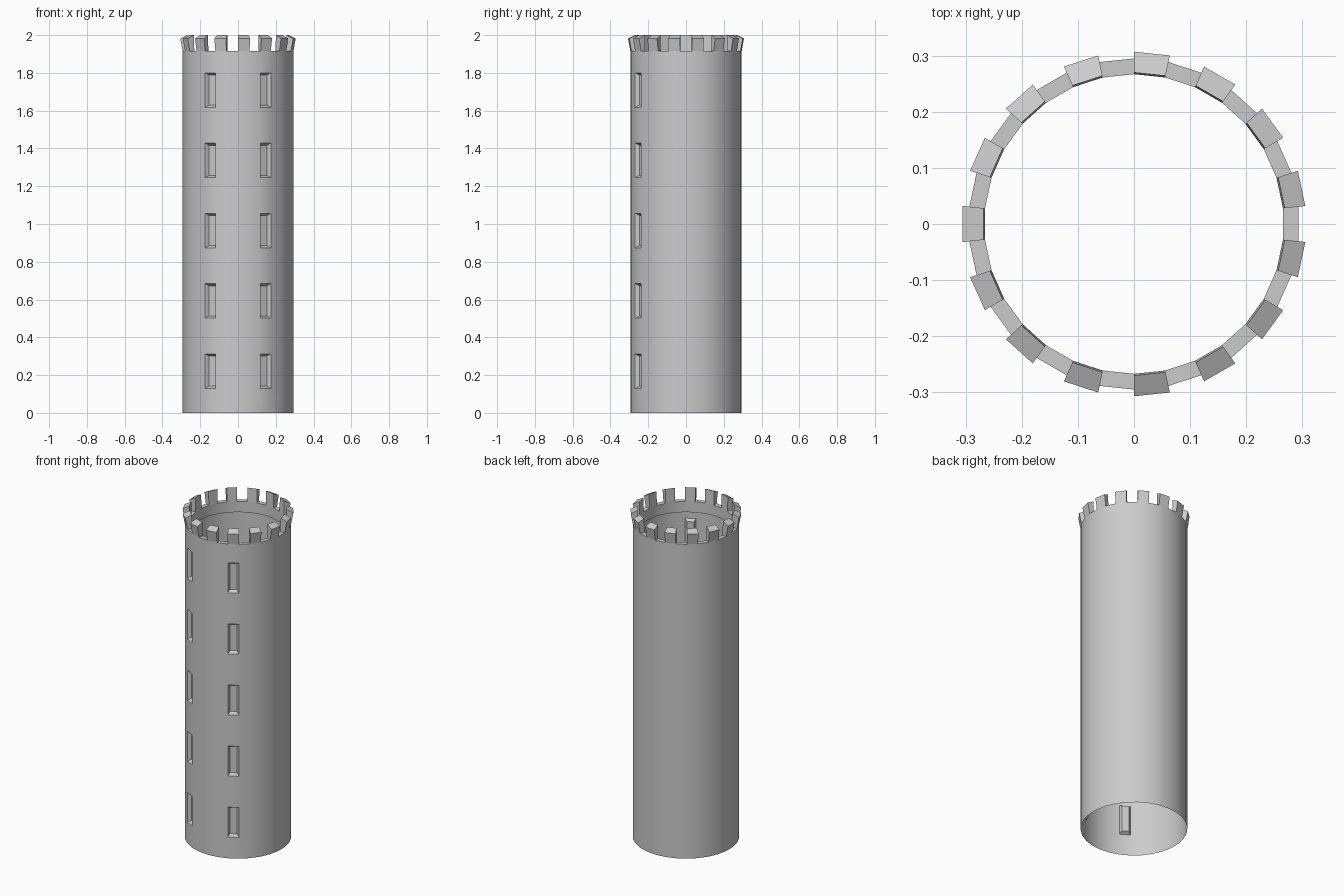
import bpy, bmesh
from math import cos, sin, radians

cube = bpy.data.objects.get("Cube")
if cube:
    bpy.data.objects.remove(cube, do_unlink=True)

SIDES = 30
STEP = 360 / SIDES
R_OUT, R_IN = 0.295, 0.267
RIM = 1.915
LIP = 1.85

stone = bpy.data.materials.new("grey stone")
stone.diffuse_color = (0.6, 0.6, 0.6, 1)
stone.use_nodes = True
stone.node_tree.nodes["Principled BSDF"].inputs["Base Color"].default_value = (0.6, 0.6, 0.6, 1)


def point(i, r, z):
    """Corner i of a ring; side i is centred on i * STEP degrees."""
    a = radians((i - 0.5) * STEP)
    return (r * cos(a), r * sin(a), z)


def finish(bm, name):
    mesh = bpy.data.meshes.new(name)
    bm.to_mesh(mesh)
    bm.free()
    obj = bpy.data.objects.new(name, mesh)
    bpy.context.collection.objects.link(obj)
    mesh.materials.append(stone)
    bpy.ops.object.select_all(action='DESELECT')
    obj.select_set(True)
    bpy.context.view_layer.objects.active = obj
    bpy.ops.object.shade_smooth_by_angle(angle=radians(60))
    return obj


# Tower wall: open tube with a flat rim and a short inner lip
bottoms = [0.13 + 0.372 * n for n in range(5)]
levels = [0] + [z for b in bottoms for z in (b, b + 0.182)] + [RIM]
profile = [(R_OUT, z) for z in levels] + [(R_IN, RIM), (R_IN, LIP)]
bm = bmesh.new()
rings = [[bm.verts.new(point(i, r, z)) for i in range(SIDES)] for r, z in profile]
slits = []
for k, (low, high) in enumerate(zip(rings, rings[1:])):
    for i in range(SIDES):
        j = (i + 1) % SIDES
        face = bm.faces.new((low[i], low[j], high[j], high[i]))
        # Window slits sit on two front columns, on every second band
        if i in (20, 25) and k % 2 == 1 and k < 10:
            slits.append(face)
bm.normal_update()
bmesh.ops.inset_individual(bm, faces=slits, thickness=0.016, depth=-0.02)
finish(bm, "tower_wall")

# Battlements: flared blocks with outward sloping tops on every second side
bm = bmesh.new()
section = [(R_OUT, RIM), (0.307, 1.982), (0.27, 2.0), (R_IN, RIM)]
for i in range(1, SIDES, 2):
    a, b = [[bm.verts.new(point(n, r, z)) for r, z in section] for n in (i, i + 1)]
    bm.faces.new(a[::-1])
    bm.faces.new(b)
    for n in range(3):
        bm.faces.new((a[n], b[n], b[n + 1], a[n + 1]))
bmesh.ops.recalc_face_normals(bm, faces=bm.faces)
finish(bm, "battlements")
